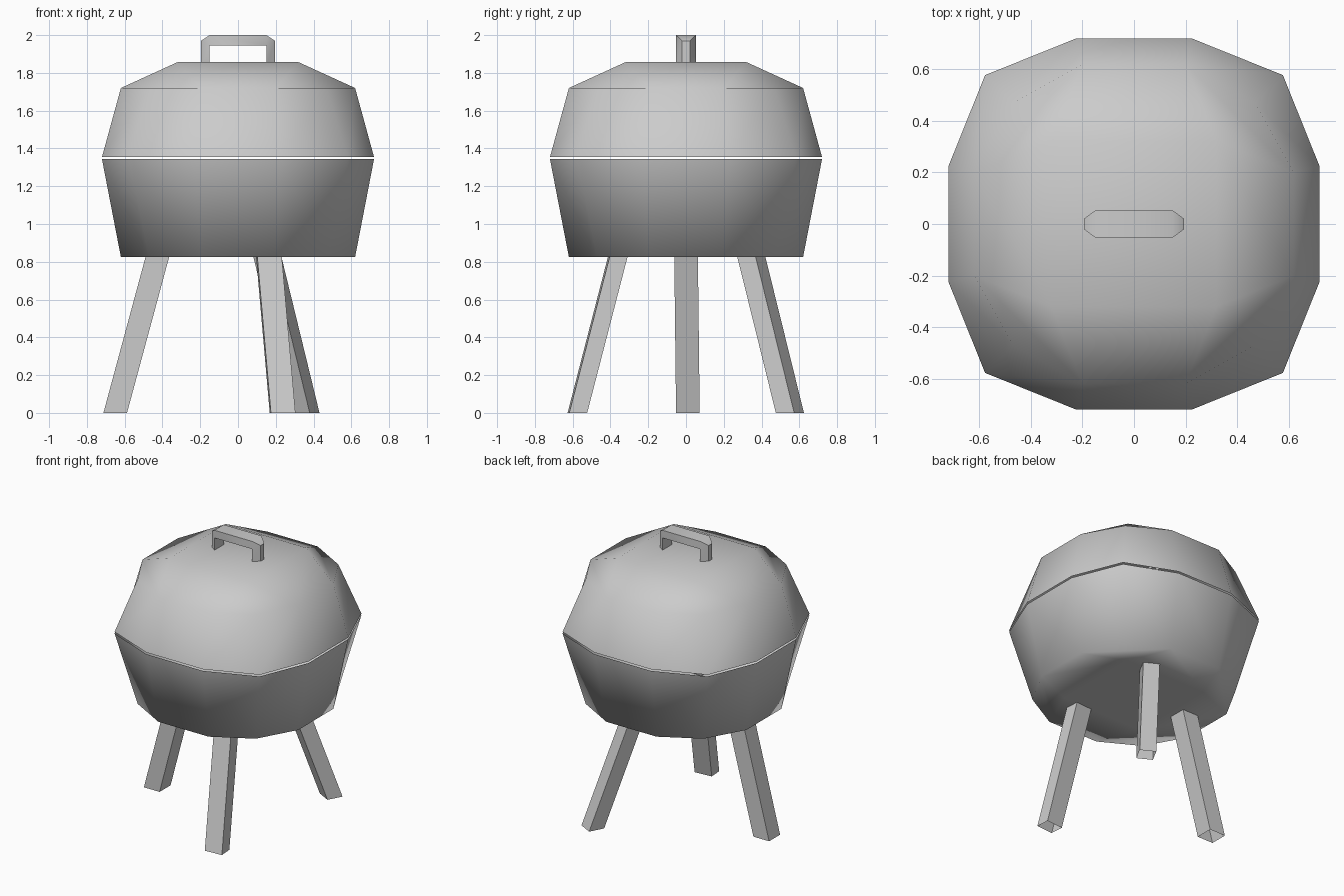
import bpy, bmesh, math
from mathutils import Matrix, Vector

cube = bpy.data.objects.get("Cube")
if cube:
    bpy.data.objects.remove(cube)

grey = bpy.data.materials.new("plain_grey")
grey.use_nodes = True
GREY = (0.6, 0.6, 0.6, 1)
grey.diffuse_color = GREY
grey.node_tree.nodes["Principled BSDF"].inputs["Base Color"].default_value = GREY


def finish(name, bm, angle):
    """Turn a bmesh into a smooth-shaded object."""
    bmesh.ops.recalc_face_normals(bm, faces=bm.faces)
    mesh = bpy.data.meshes.new(name)
    bm.to_mesh(mesh)
    bm.free()
    mesh.materials.append(grey)
    obj = bpy.data.objects.new(name, mesh)
    bpy.context.collection.objects.link(obj)
    bpy.ops.object.select_all(action='DESELECT')
    obj.select_set(True)
    bpy.context.view_layer.objects.active = obj
    bpy.ops.object.shade_smooth_by_angle(angle=math.radians(angle))


def ring(bm, extent, half, corner, z):
    """Rounded-square ring: a corner and two edge points per quarter."""
    quarter = [(corner, corner), (half, extent), (-half, extent)]
    return [bm.verts.new(Matrix.Rotation(k * math.pi / 2, 3, 'Z') @ Vector((x, y, z)))
            for k in range(4) for x, y in quarter]


def shell(name, rim_z, end_z, cap_z, cap_size):
    """Half of the kettle: rim ring, end ring and a gridded cap."""
    bm = bmesh.new()
    rim = ring(bm, 0.72, 0.225, 0.578, rim_z)
    end = ring(bm, 0.62, 0.2, 0.47, end_z)
    for i in range(12):
        bm.faces.new((rim[i - 1], rim[i], end[i], end[i - 1]))
    cap = [bm.verts.new((sx * cap_size, sy * cap_size, cap_z))
           for sx, sy in ((1, 1), (-1, 1), (-1, -1), (1, -1))]
    for k in range(4):
        bm.faces.new((end[3 * k - 1], end[3 * k], end[3 * k + 1], cap[k]))
        bm.faces.new((end[3 * k + 1], end[3 * k + 2], cap[(k + 1) % 4], cap[k]))
    bm.faces.new(cap)
    finish(name, bm, 180)


shell("lid", 1.355, 1.72, 1.857, 0.32)
shell("bowl", 1.343, 0.825, 0.825, 0.32)

# Lid handle: an arch with narrowed outer ends
bm = bmesh.new()
inner = [(0.15, 1.84, 0.053), (0.15, 1.945, 0.053), (0.15, 1.945, 0.053)]
outer = [(0.195, 1.84, 0.02), (0.195, 1.97, 0.02), (0.15, 2.0, 0.053)]
sections = []
for side in (1, -1):
    half = [[bm.verts.new((side * x, s * w, z)) for x, z, w in (i, o) for s in (1, -1)]
            for i, o in zip(inner, outer)]
    sections += half if side == 1 else half[::-1]
for a, b in zip(sections, sections[1:]):
    for i, j in ((0, 1), (1, 3), (3, 2), (2, 0)):
        bm.faces.new((a[i], a[j], b[j], b[i]))
bmesh.ops.remove_doubles(bm, verts=bm.verts, dist=0.0005)
finish("lid_handle", bm, 50)


def leg(name, foot, top, size, turn):
    """Leaning four-sided tube, open at both ends."""
    bm = bmesh.new()
    rot = Matrix.Rotation(math.radians(turn), 3, 'Z')
    loops = []
    for centre in (Vector(foot), Vector(top)):
        loops.append([bm.verts.new(centre + rot @ Vector((sx * size[0] / 2, sy * size[1] / 2, 0)))
                      for sx, sy in ((1, 1), (-1, 1), (-1, -1), (1, -1))])
    low, high = loops
    for i in range(4):
        bm.faces.new((low[i - 1], low[i], high[i], high[i - 1]))
    finish(name, bm, 30)


leg("right_leg", (-0.65, 0.01, 0), (-0.415, 0, 0.87), (0.125, 0.125), 0)
leg("front_leg", (0.236, -0.575, 0), (0.16, -0.35, 0.87), (0.13, 0.095), 4)
leg("back_leg", (0.357, 0.55, 0), (0.145, 0.335, 0.87), (0.11, 0.11), 62)
